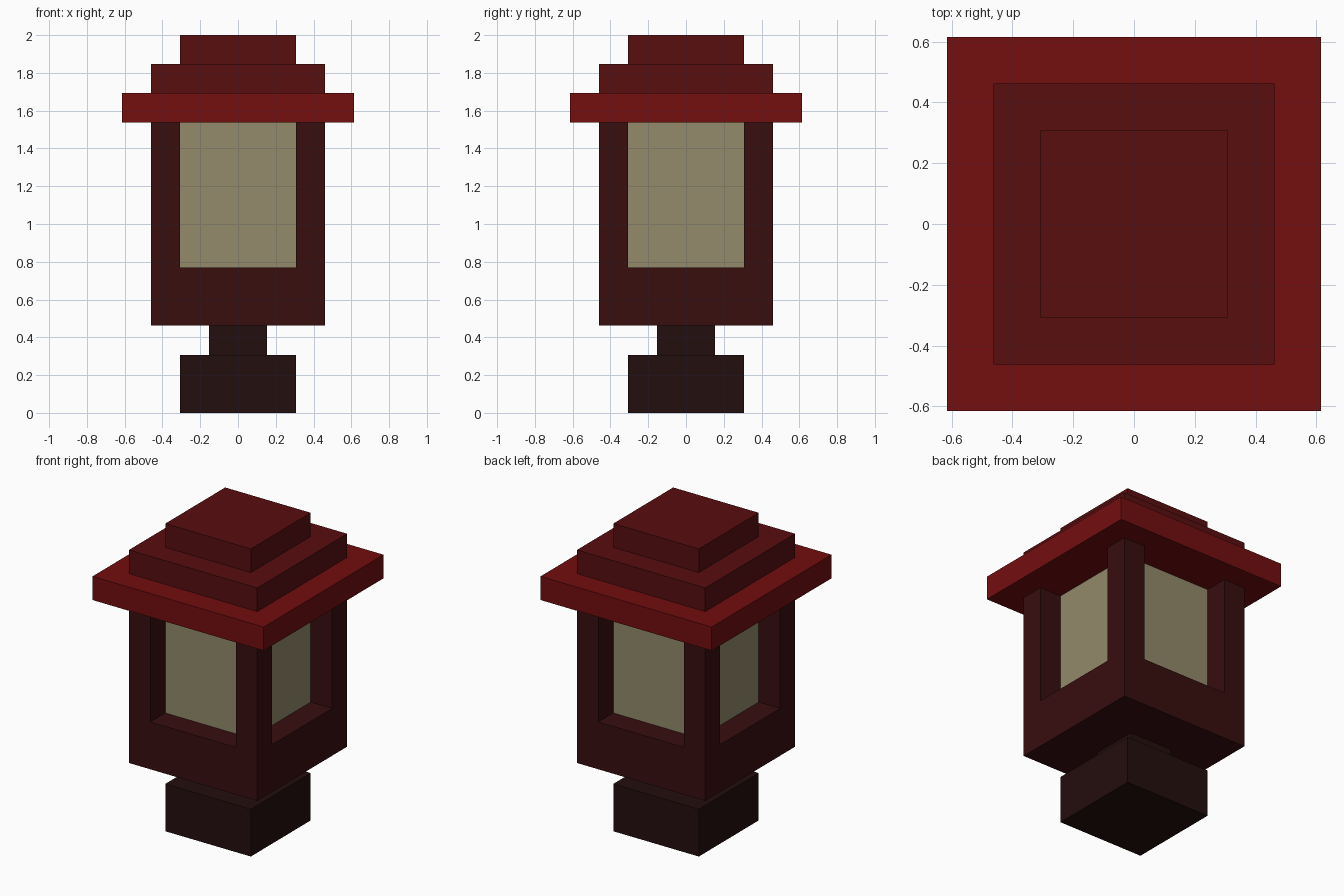
import bpy

cube = bpy.data.objects.get("Cube")
if cube:
    bpy.data.objects.remove(cube, do_unlink=True)

U = 2 / 13  # block module: the lantern is 13 blocks tall


def srgb(*rgb):
    return tuple(((c / 255 + 0.055) / 1.055) ** 2.4 if c > 10 else c / 255 / 12.92
                 for c in rgb) + (1.0,)


def material(name, *rgb):
    mat = bpy.data.materials.new(name)
    mat.use_nodes = True
    colour = srgb(*rgb)
    mat.diffuse_color = colour
    bsdf = mat.node_tree.nodes["Principled BSDF"]
    bsdf.inputs["Base Color"].default_value = colour
    bsdf.inputs["Roughness"].default_value = 0.8
    return mat


def block(name, mat, half, z0, z1, x=0, y=0):
    """Square block, sized and placed in modules."""
    bpy.ops.mesh.primitive_cube_add(size=1, location=(x * U, y * U, (z0 + z1) / 2 * U))
    obj = bpy.context.object
    obj.name = name
    obj.scale = (2 * half * U, 2 * half * U, (z1 - z0) * U)
    bpy.ops.object.transform_apply(location=False, rotation=False, scale=True)
    obj.data.materials.append(mat)
    return obj


black_wood = material("blackish brown", 36, 14, 14)
dark_wood = material("dark maroon", 56, 14, 15)
roof_red = material("deep red", 88, 14, 15)
eave_red = material("bright red", 115, 14, 15)
paper = material("pale yellow glass", 147, 138, 107)

# Foot and neck
block("base", black_wood, 2, 0, 2)
block("neck", black_wood, 1, 2, 3)

# Lantern housing: solid sill, four corner posts, glowing core set back between them
block("housing_sill", dark_wood, 3, 3, 5)
for side, sx in (("left", 1), ("right", -1)):
    for end, sy in (("front", -1), ("back", 1)):
        block(f"post_{end}_{side}", dark_wood, 0.5, 5, 10, 2.5 * sx, 2.5 * sy)
block("glass_core", paper, 2, 5, 10)

# Stepped roof
block("roof_eave", eave_red, 4, 10, 11)
block("roof_middle", roof_red, 3, 11, 12)
block("roof_cap", roof_red, 2, 12, 13)
